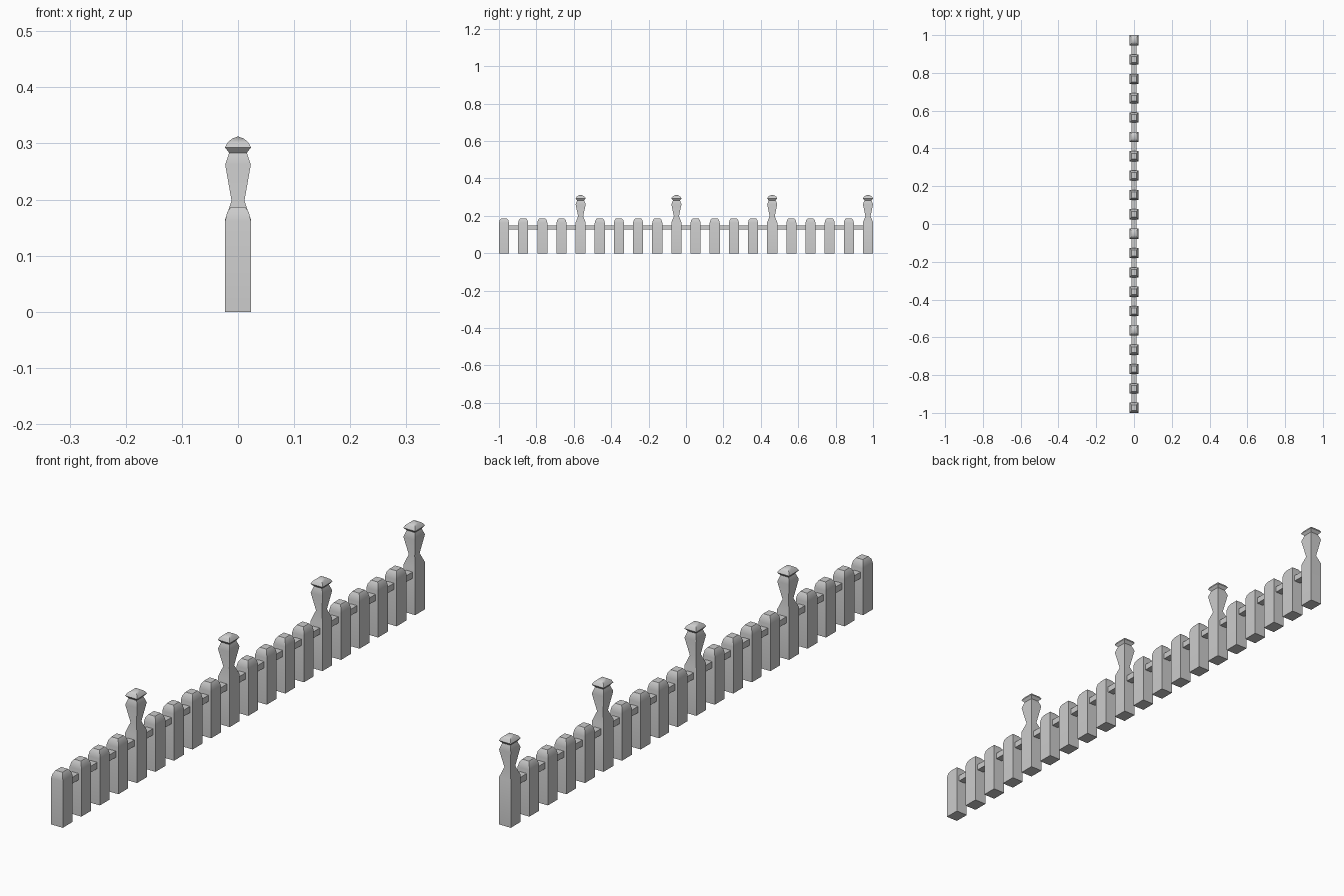
import bpy, bmesh, math

if "Cube" in bpy.data.objects:
    bpy.data.objects.remove(bpy.data.objects["Cube"], do_unlink=True)

GREY = (0.6, 0.6, 0.6, 1)
mat = bpy.data.materials.new("stone grey")
mat.use_nodes = True
mat.diffuse_color = GREY
mat.node_tree.nodes["Principled BSDF"].inputs["Base Color"].default_value = GREY

COUNT = 20
FIRST = -0.973
STEP = -2 * FIRST / (COUNT - 1)
DEPTH = 0.0228            # half size along x
STRETCH = 0.027 / DEPTH   # posts are a little wider along y


def square_lathe(name, profile, y):
    """Stack square rings of (half width, height), capped at both ends."""
    bm = bmesh.new()
    rings = []
    for r, z in profile:
        rings.append([bm.verts.new((sx * r, sy * r * STRETCH, z))
                      for sx, sy in ((-1, -1), (1, -1), (1, 1), (-1, 1))])
    for low, high in zip(rings, rings[1:]):
        for i in range(4):
            j = (i + 1) % 4
            bm.faces.new((low[i], low[j], high[j], high[i]))
    bm.faces.new(rings[0][::-1])
    bm.faces.new(rings[-1])
    bmesh.ops.remove_doubles(bm, verts=bm.verts, dist=0.0001)
    return finish(name, bm, (0, y, 0))


def finish(name, bm, location):
    bmesh.ops.recalc_face_normals(bm, faces=bm.faces)
    mesh = bpy.data.meshes.new(name)
    bm.to_mesh(mesh)
    bm.free()
    mesh.materials.append(mat)
    ob = bpy.data.objects.new(name, mesh)
    ob.location = location
    bpy.context.collection.objects.link(ob)
    bpy.ops.object.select_all(action='DESELECT')
    ob.select_set(True)
    bpy.context.view_layer.objects.active = ob
    bpy.ops.object.shade_smooth_by_angle(angle=math.radians(40))
    return ob


# Short pickets with rounded shoulders
picket = [(DEPTH, 0), (DEPTH, 0.162), (0.0195, 0.177), (0.013, 0.187)]

# Tall posts with a narrow neck and a flared head
post = [(DEPTH, 0), (DEPTH, 0.165), (0.0115, 0.198),
        (DEPTH, 0.262), (0.0155, 0.284)]

# Domed square cap
cap = [(0.0155, 0.283), (0.0232, 0.293), (0.0185, 0.302),
       (0.010, 0.309), (0.0, 0.3125)]

for i in range(COUNT):
    y = FIRST + i * STEP
    if i % 5 == 4:
        square_lathe("tall_post", post, y)
        square_lathe("post_cap", cap, y)
    else:
        square_lathe("picket", picket, y)

# Horizontal rail through every post
bm = bmesh.new()
bmesh.ops.create_cube(bm, size=1)
bmesh.ops.scale(bm, vec=(0.025, -2 * FIRST, 0.022), verts=bm.verts)
finish("rail", bm, (0, 0, 0.137))
